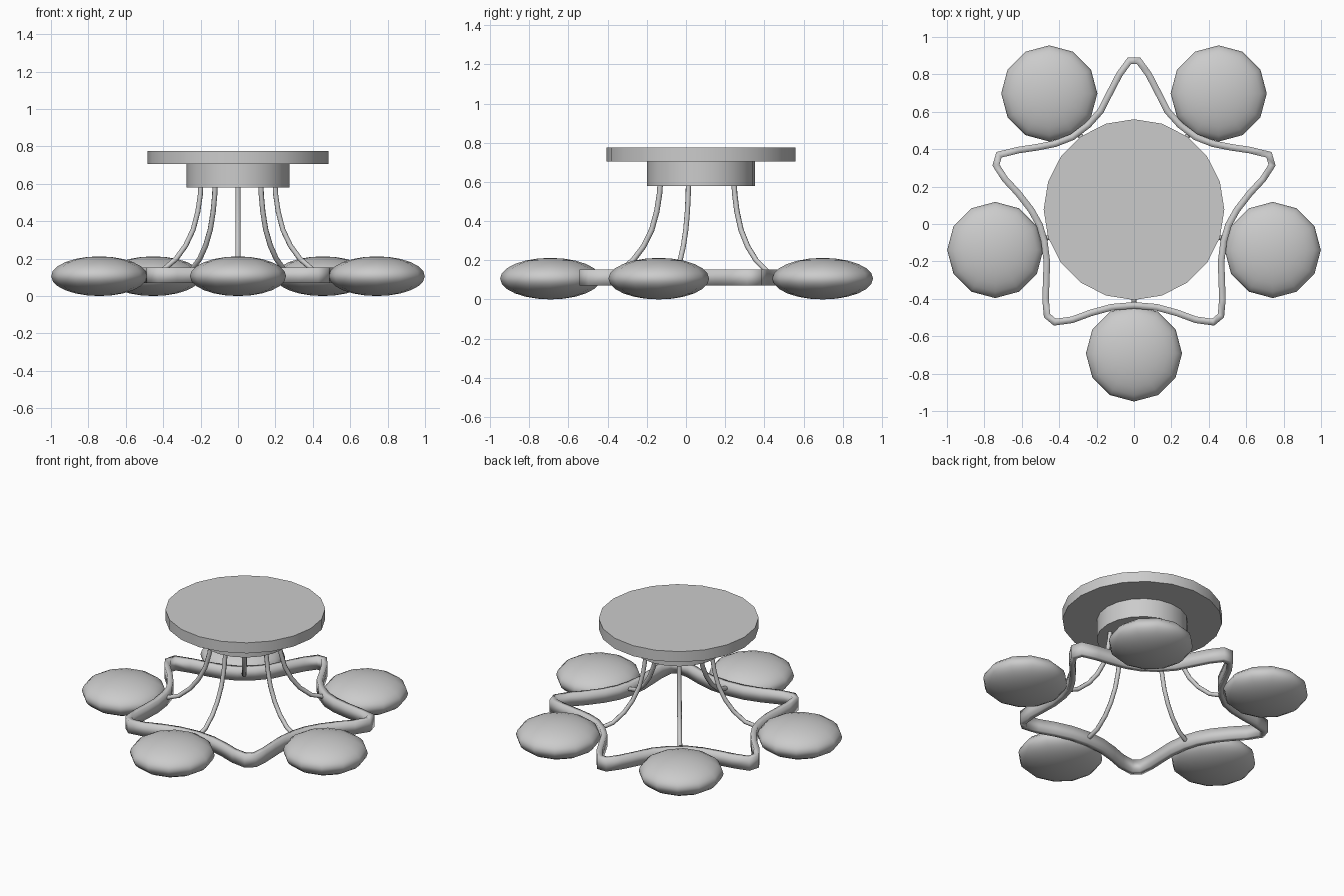
import bpy, bmesh
from math import cos, sin, radians
from mathutils import Vector

if "Cube" in bpy.data.objects:
    bpy.data.objects.remove(bpy.data.objects["Cube"])

CY = 0.077  # fixture axis in y


def smooth(obj, angle=30):
    bpy.ops.object.select_all(action='DESELECT')
    obj.select_set(True)
    bpy.context.view_layer.objects.active = obj
    bpy.ops.object.shade_smooth_by_angle(angle=radians(angle))


def cylinder(name, r, z0, z1):
    bpy.ops.mesh.primitive_cylinder_add(vertices=20, radius=r, depth=z1 - z0,
                                        location=(0, CY, (z0 + z1) / 2))
    obj = bpy.context.object
    obj.name = name
    smooth(obj)


# Ceiling plate and the drum under it
cylinder("ceiling_plate", 0.483, 0.705, 0.775)
cylinder("canopy_drum", 0.275, 0.58, 0.705)

# Five flattened lamp shades
shades = [(0, -0.692), (0.742, -0.139), (-0.742, -0.139), (0.453, 0.698), (-0.453, 0.698)]
for i, (x, y) in enumerate(shades):
    bpy.ops.mesh.primitive_uv_sphere_add(segments=12, ring_count=12, radius=1, location=(x, y, 0.106))
    shade = bpy.context.object
    shade.name = f"lamp_shade_{i + 1}"
    shade.scale = (0.257, 0.257, 0.106)
    smooth(shade, 40)

# Star-shaped band: right half of its centre line, mirrored into a closed wall
half = [(0.025, 0.872), (0.078, 0.80), (0.13, 0.70), (0.178, 0.605), (0.245, 0.53),
        (0.33, 0.465), (0.42, 0.43), (0.52, 0.41), (0.62, 0.395), (0.722, 0.37),
        (0.738, 0.315), (0.69, 0.24), (0.62, 0.165), (0.55, 0.075), (0.505, -0.005),
        (0.48, -0.09), (0.466, -0.2), (0.469, -0.3), (0.473, -0.40), (0.465, -0.49),
        (0.423, -0.525), (0.33, -0.512), (0.23, -0.475), (0.12, -0.445)]
outline = half + [(0, -0.435)] + [(-x, y) for x, y in reversed(half)]
bm = bmesh.new()
low = [bm.verts.new((x, y, 0.07)) for x, y in outline]
high = [bm.verts.new((x, y, 0.152)) for x, y in outline]
n = len(outline)
for i in range(n):
    j = (i + 1) % n
    bm.faces.new((low[j], low[i], high[i], high[j]))
mesh = bpy.data.meshes.new("star_band")
bm.to_mesh(mesh)
bm.free()
band = bpy.data.objects.new("star_band", mesh)
bpy.context.collection.objects.link(band)
smooth(band)
solid = band.modifiers.new("thickness", 'SOLIDIFY')
solid.thickness = 0.035
solid.offset = 0
solid.use_even_offset = True

# Five curved arms from the drum out to the band (radius, height)
path = [(0.208, 0.60), (0.212, 0.54), (0.226, 0.45), (0.252, 0.355), (0.294, 0.27),
        (0.347, 0.20), (0.42, 0.14), (0.505, 0.115)]
for i in range(5):
    a = radians(-90 + 72 * i)
    cu = bpy.data.curves.new(f"arm_{i + 1}", 'CURVE')
    cu.dimensions = '3D'
    cu.bevel_depth = 0.014
    cu.bevel_resolution = 2
    cu.use_fill_caps = True
    sp = cu.splines.new('POLY')
    sp.points.add(len(path) - 1)
    for p, (r, z) in zip(sp.points, path):
        p.co = (r * cos(a), CY + r * sin(a), z, 1)
    sp.use_smooth = True
    arm = bpy.data.objects.new(f"arm_{i + 1}", cu)
    bpy.context.collection.objects.link(arm)
